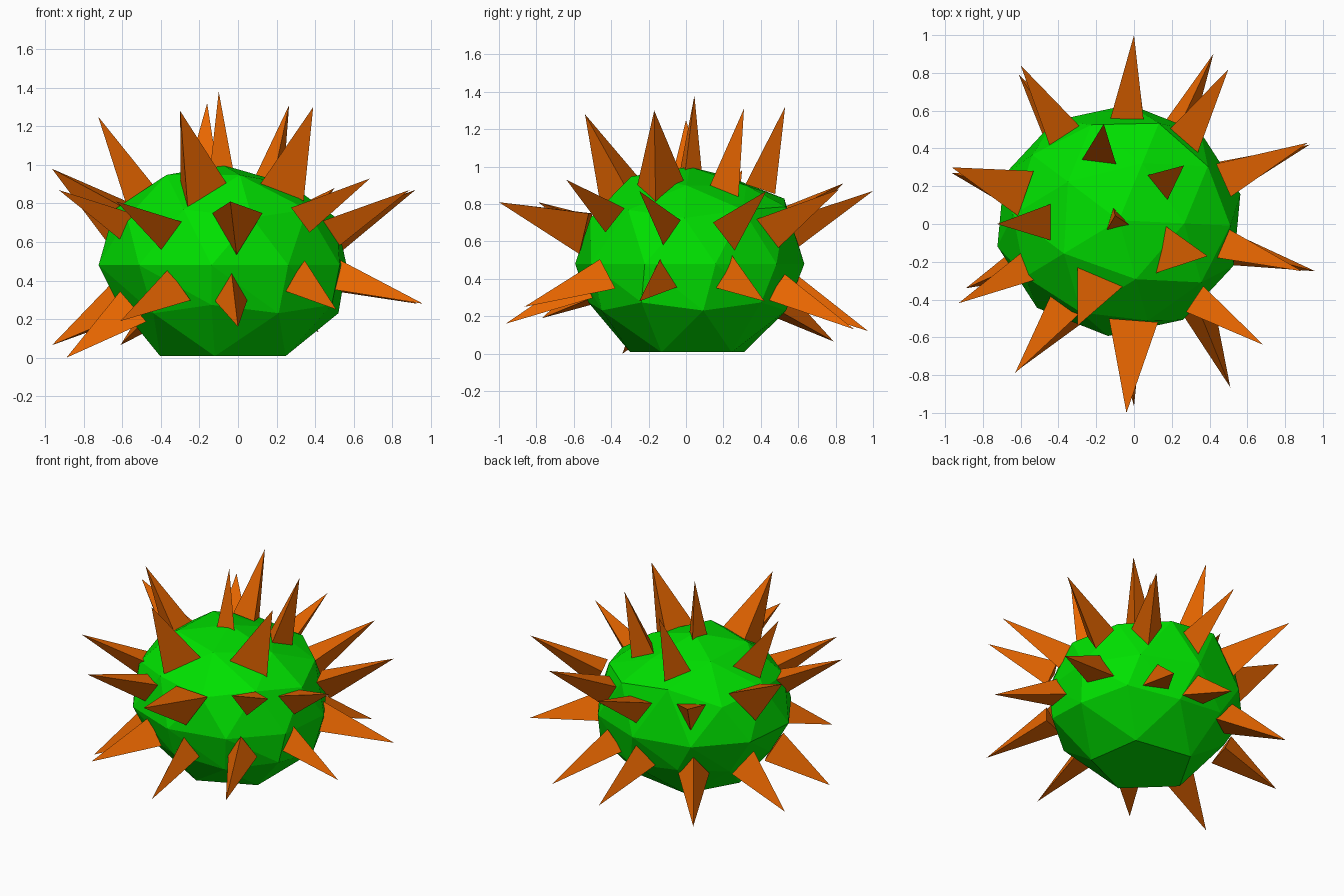
import bpy, bmesh, math
from mathutils import Matrix, Vector

if "Cube" in bpy.data.objects:
    bpy.data.objects.remove(bpy.data.objects["Cube"], do_unlink=True)

CENTRE = Vector((-0.08, 0.02, 0.48))
RADII = Vector((0.66, 0.615, 0.55))


def material(name, rgb):
    m = bpy.data.materials.new(name)
    m.use_nodes = True
    m.diffuse_color = (*rgb, 1)
    bsdf = next(n for n in m.node_tree.nodes if n.type == 'BSDF_PRINCIPLED')
    bsdf.inputs["Base Color"].default_value = (*rgb, 1)
    return m


green = material("bright green", (0.0, 0.76, 0.0))
orange = material("burnt orange", (0.80, 0.132, 0.0))


def finish(bm, name, mat):
    bmesh.ops.recalc_face_normals(bm, faces=bm.faces[:])
    me = bpy.data.meshes.new(name)
    bm.to_mesh(me)
    bm.free()
    me.materials.append(mat)
    ob = bpy.data.objects.new(name, me)
    bpy.context.collection.objects.link(ob)


# Body: faceted squashed ball, each ring of corners slightly twisted and shifted
bm = bmesh.new()
bmesh.ops.create_icosphere(bm, subdivisions=2, radius=1)
for v in bm.verts:
    unit = v.co.copy()
    twist = 8 if unit.z < -0.3 else -5 if unit.z < 0.3 else -3
    v.co = CENTRE + (Matrix.Rotation(math.radians(twist), 3, 'Z') @ unit) * RADII
    if unit.z < -0.8:                       # flat underside
        v.co.x += 0.02
        v.co.z = 0.008
    elif unit.z < -0.3:                     # lower ring
        v.co += Vector((0.045, 0, 0.04))
    elif unit.z > 0.95:                     # top
        v.co.z = 1.0
    elif unit.z > 0.8 and unit.x > 0.1 and unit.y > -0.1:   # sloping back left shoulder
        v.co.z = 0.90
    elif unit.z > 0.3 and unit.y > 0.75:    # raised back edge
        v.co.z += 0.06
finish(bm, "body", green)


def spike(name, tip, radius, shift, origin_z, vertex_up):
    """Three-sided spike rooted just under the body surface."""
    start = Vector((CENTRE.x, CENTRE.y, origin_z))
    ray = tip - start
    # walk inward from the tip until just under the body surface
    t = 1.0
    while t > 0:
        p = start + ray * t - CENTRE
        if sum((p[i] / RADII[i]) ** 2 for i in range(3)) < 0.91 ** 2:
            break
        t -= 0.005
    base = start + ray * t + shift
    axis = (tip - base).normalized()
    # one corner of the base points straight up or down the body
    corner = Vector((0, 0, 1 if vertex_up else -1))
    corner = (corner - axis * corner.dot(axis)).normalized()
    side = axis.cross(corner)
    bm = bmesh.new()
    ring = [bm.verts.new(base + radius * (math.cos(a) * corner + math.sin(a) * side))
            for a in (0, math.tau / 3, 2 * math.tau / 3)]
    apex = bm.verts.new(tip)
    bm.faces.new(ring)
    for i in range(3):
        bm.faces.new((ring[i], ring[(i + 1) % 3], apex))
    finish(bm, name, orange)


# Spikes by ring: tip x, y, z, base radius, then optional base shift x, y, z
crown = [
    (-0.16, 0.53, 1.32, 0.105, -0.05, 0.045, 0), (0.265, 0.31, 1.31, 0.105, 0.01, 0.01, -0.06),
    (0.39, -0.17, 1.30, 0.155, -0.02, -0.04, -0.04), (-0.30, -0.54, 1.28, 0.155, 0.01, -0.01, 0),
    (-0.725, 0.0, 1.25, 0.115), (-0.10, 0.045, 1.38, 0.07, 0, -0.02, 0),
]
upper = [
    (0.0, 1.0, 0.87, 0.11), (-0.60, 0.84, 0.91, 0.115, -0.01, 0.01, 0),
    (0.50, 0.82, 0.88, 0.115, 0.035, 0, 0), (0.92, 0.43, 0.87, 0.11, 0.06, 0.01, 0),
    (-0.965, 0.30, 0.98, 0.145, -0.04, 0, 0), (-0.93, -0.42, 0.87, 0.105, 0.03, 0.02, 0),
    (-0.63, -0.79, 0.81, 0.105, 0.01, -0.01, 0.02), (-0.04, -1.0, 0.81, 0.15, 0.055, -0.02, 0.055),
    (0.685, -0.64, 0.93, 0.095, 0.02, -0.085, 0.05), (0.89, -0.25, 0.87, 0.095, 0.035, 0.02, 0),
]
lower = [
    (0.42, 0.90, 0.13, 0.10, 0.04, 0, 0), (-0.965, 0.27, 0.065, 0.125),
    (-0.89, -0.34, 0.0, 0.125), (0.0, -0.965, 0.16, 0.10),
    (0.51, -0.865, 0.25, 0.11, 0.10, 0.02, 0), (0.96, -0.25, 0.28, 0.105),
    (-0.61, -0.77, 0.19, 0.115, 0.05, -0.02, 0), (-0.61, 0.79, 0.065, 0.115),
    (0.0, 0.975, 0.12, 0.11), (0.93, 0.42, 0.28, 0.115),
]
for label, rows, origin_z, up in (("crown_spike", crown, 0.2, False),
                                  ("upper_spike", upper, 0.42, False),
                                  ("lower_spike", lower, 0.57, True)):
    for i, row in enumerate(rows, 1):
        shift = Vector(row[4:] or (0, 0, 0))
        spike(f"{label}_{i}", Vector(row[:3]), row[3], shift, origin_z, up)
